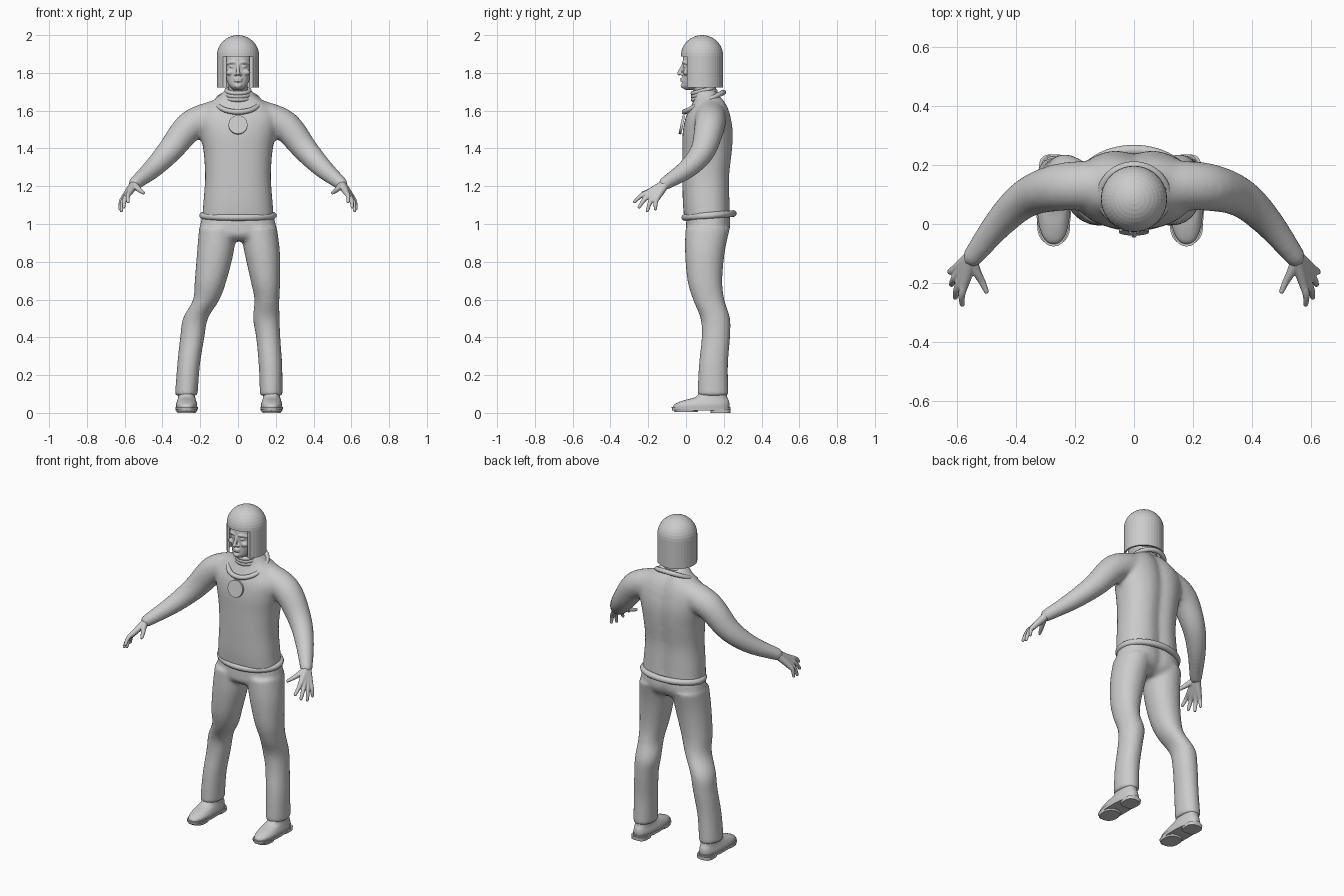
import bpy, bmesh
from math import sin, cos, pi, exp, radians
from mathutils import Vector, Matrix

if "Cube" in bpy.data.objects:
    bpy.data.objects.remove(bpy.data.objects["Cube"])

grey = bpy.data.materials.new("plain grey")
grey.use_nodes = True
grey.diffuse_color = (0.6, 0.6, 0.6, 1)
grey.node_tree.nodes["Principled BSDF"].inputs["Base Color"].default_value = (0.6, 0.6, 0.6, 1)


# ---- helpers ----
def spline(rows, steps=6):
    """Catmull-Rom interpolation of rows of numbers."""
    rows = [Vector(r) for r in rows]
    ends = [rows[0]] + rows + [rows[-1]]
    out = []
    for a, b, c, d in zip(ends, ends[1:], ends[2:], ends[3:]):
        for i in range(steps):
            t = i / steps
            out.append(b + (c - a) * (t / 2) + (a * 2 - b * 5 + c * 4 - d) * (t * t / 2)
                       + (b * 3 - a - c * 3 + d) * (t ** 3 / 2))
    return out + [rows[-1]]


def skin(bm, rings):
    """Join rings of points into a closed tube with end caps."""
    loops = [[bm.verts.new(p) for p in ring] for ring in rings]
    n = len(loops[0])
    for low, high in zip(loops, loops[1:]):
        for i in range(n):
            j = (i + 1) % n
            bm.faces.new((low[i], low[j], high[j], high[i]))
    bm.faces.new(loops[0][::-1])
    bm.faces.new(loops[-1])


def column(bm, rows, power=2.4, groove=0, steps=6):
    """Stack of level rounded rings; each row is centre x, y, z and half sizes."""
    def bend(v):
        return abs(v) ** (2 / power) * (1 if v > 0 else -1)
    rings = []
    for cx, cy, z, rx, ry in spline(rows, steps):
        ring = []
        for i in range(40):
            a = i * pi / 20
            x, y = rx * bend(cos(a)), ry * bend(sin(a))
            if y > 0:
                y -= groove * exp(-(x / 0.04) ** 2)
            ring.append((cx + x, cy + y, z))
        rings.append(ring)
    skin(bm, rings)


def ball(bm, centre, size):
    mat = Matrix.Translation(centre) @ Matrix.Diagonal((*size, 1))
    bmesh.ops.create_uvsphere(bm, u_segments=20, v_segments=12, radius=1, matrix=mat)


def limb(bm, rows):
    """Round tube across its path with ball ends; each row is x, y, z, radius."""
    path = spline(rows)
    rings = []
    for k, p in enumerate(path):
        along = (path[min(k + 1, len(path) - 1)] - path[max(k - 1, 0)]).xyz.normalized()
        u = along.cross(Vector((0.3, 1, 0.2))).normalized()
        v = along.cross(u)
        rings.append([p.xyz + (u * cos(i * pi / 10) + v * sin(i * pi / 10)) * p.w
                      for i in range(20)])
    skin(bm, rings)
    for p in (path[0], path[-1]):
        ball(bm, p.xyz, (p.w,) * 3)


def finish(name, bm, voxel=0, smooth=4, shade=True):
    bmesh.ops.recalc_face_normals(bm, faces=bm.faces)
    mesh = bpy.data.meshes.new(name)
    bm.to_mesh(mesh)
    bm.free()
    mesh.materials.append(grey)
    ob = bpy.data.objects.new(name, mesh)
    bpy.context.collection.objects.link(ob)
    if voxel:
        mod = ob.modifiers.new("fuse", "REMESH")
        mod.mode, mod.voxel_size, mod.use_smooth_shade = "VOXEL", voxel, True
        mod = ob.modifiers.new("soften", "SMOOTH")
        mod.factor, mod.iterations = 0.5, smooth
    elif shade:
        bpy.ops.object.select_all(action="DESELECT")
        ob.select_set(True)
        bpy.context.view_layer.objects.active = ob
        bpy.ops.object.shade_smooth_by_angle(angle=radians(40))
    return ob


def hoop(name, centre, half, rise, radius):
    """Closed roll of cloth or metal; rise lifts the back and lowers the front."""
    bm = bmesh.new()
    count, sides, loops = 64, 12, []
    for i in range(count):
        a = 2 * pi * i / count
        out = Vector((sin(a), -cos(a), 0))
        mid = Vector(centre) + Vector((half[0] * sin(a), -half[1] * cos(a), -rise * cos(a)))
        loops.append([bm.verts.new(mid + out * radius * cos(b) + Vector((0, 0, radius * sin(b))))
                      for b in (2 * pi * j / sides for j in range(sides))])
    for i in range(count):
        here, there = loops[i], loops[(i + 1) % count]
        for j in range(sides):
            k = (j + 1) % sides
            bm.faces.new((here[j], there[j], there[k], here[k]))
    return finish(name, bm)


# ---- sweater with both sleeves ----
bm = bmesh.new()
column(bm, [(0, .115, 1.03, .19, .125), (0, .11, 1.12, .183, .127), (0, .108, 1.25, .174, .127),
            (0, .115, 1.38, .182, .134), (0, .118, 1.48, .2, .136), (0, .12, 1.56, .21, .123),
            (0, .125, 1.62, .175, .1), (0, .12, 1.67, .11, .075), (0, .1, 1.71, .07, .06)],
       groove=0.018)
for s in (-1, 1):
    limb(bm, [(s * .12, .13, 1.57, .085), (s * .25, .125, 1.52, .081), (s * .36, .09, 1.39, .067),
              (s * .45, .01, 1.295, .053), (s * .545, -.11, 1.215, .036)])
finish("sweater", bm, 0.011, 8)
hoop("sweater_hem", (0, .122, 1.045), (.187, .128), .01, .018)

# ---- collar rolls, necklace and medallion ----
for i in range(3):
    hoop("collar_roll", (0, .1 - .004 * i, 1.672 + .017 * i), (.068 - .004 * i, .062 - .003 * i), .014, .012)
hoop("necklace", (0, .095, 1.645), (.112, .103), .052, .014)
bm = bmesh.new()
bmesh.ops.create_cone(bm, cap_ends=True, segments=40, radius1=.05, radius2=.05, depth=.014,
                      matrix=Matrix.Translation((0, -.022, 1.525)) @ Matrix.Rotation(radians(78), 4, "X"))
finish("medallion", bm)

# ---- trousers ----
bm = bmesh.new()
column(bm, [(0, .12, 1.06, .185, .115), (0, .12, .99, .2, .12), (0, .11, .94, .195, .108),
            (0, .105, .91, .12, .07)], groove=0.015)
column(bm, [(-.108, .115, .98, .098, .118), (-.12, .1, .85, .097, .105), (-.145, .1, .7, .084, .092),
            (-.168, .12, .6, .07, .083), (-.225, .155, .5, .066, .078), (-.242, .158, .4, .064, .075),
            (-.262, .145, .25, .06, .077), (-.274, .143, .09, .06, .082)], power=2.1)
column(bm, [(.108, .115, .98, .098, .118), (.128, .1, .85, .094, .105), (.145, .1, .7, .078, .092),
            (.153, .12, .6, .066, .083), (.15, .155, .5, .07, .078), (.16, .158, .4, .064, .075),
            (.172, .145, .25, .062, .077), (.176, .143, .09, .06, .082)], power=2.1)
finish("trousers", bm, 0.011, 6)

# ---- shoes ----
for side, x in (("right", -.272), ("left", .178)):
    bm = bmesh.new()
    column(bm, [(x, .08, .025, .055, .148), (x, .084, .045, .056, .146), (x, .105, .065, .05, .122),
                (x, .135, .085, .045, .083), (x, .145, .12, .045, .07)], steps=4)
    finish(side + "_shoe", bm)
    bm = bmesh.new()
    column(bm, [(x, .08, .013, .058, .153), (x, .08, .03, .06, .156)], steps=1)
    column(bm, [(x, .183, 0, .048, .052), (x, .183, .02, .05, .053)], power=3, steps=1)
    column(bm, [(x, .0, .004, .052, .06), (x, .0, .02, .056, .07)], steps=1)
    finish(side + "_shoe_sole", bm)

# ---- hands ----
tips = [(.582, -.272, 1.118), (.605, -.248, 1.09), (.618, -.205, 1.07), (.624, -.162, 1.08)]
for side, s in (("right", -1), ("left", 1)):
    bm = bmesh.new()
    first, last = Vector((.572, -.197, 1.168)), Vector((.602, -.15, 1.142))
    for i, tip in enumerate(tips):
        knuckle = first.lerp(last, i / 3)
        middle = knuckle.lerp(Vector(tip), .5) + Vector((.006, -.004, .006))
        limb(bm, [(s * p[0], p[1], p[2], r) for p, r in
                  (((.545, -.105, 1.217), .024), (knuckle, .016), (middle, .012), (tip, .009))])
    limb(bm, [(s * .55, -.125, 1.208, .02), (s * .53, -.168, 1.188, .015),
              (s * .515, -.195, 1.175, .012), (s * .5, -.228, 1.165, .009)])
    finish(side + "_hand", bm, 0.004, 3)

# ---- head and face ----
bm = bmesh.new()
column(bm, [(0, .1, 1.64, .05, .05), (0, .085, 1.75, .05, .052)], power=2, steps=4)
column(bm, [(0, .025, 1.71, .022, .03), (0, .04, 1.73, .046, .058), (0, .055, 1.77, .063, .072),
            (0, .07, 1.82, .073, .086), (0, .075, 1.88, .075, .09), (0, .08, 1.94, .06, .07)], power=2.2)
limb(bm, [(0, -.014, 1.845, .008), (0, -.026, 1.82, .009), (0, -.036, 1.797, .011)])
ball(bm, (0, -.014, 1.732), (.02, .014, .015))
for z, r in ((1.769, .006), (1.759, .007)):
    ball(bm, (0, -.018, z), (.024, .012, r))
for s in (-1, 1):
    ball(bm, (s * .013, -.02, 1.793), (.009, .012, .008))
    ball(bm, (s * .042, .002, 1.802), (.022, .018, .016))
    ball(bm, (s * .031, -.006, 1.834), (.015, .01, .008))
    limb(bm, [(s * .012, -.012, 1.853, .008), (s * .032, -.011, 1.857, .008), (s * .055, .006, 1.85, .007)])
finish("head", bm, 0.004, 3)

# ---- bobbed hair: domed shell with the front cut open ----
bm = bmesh.new()
outline = [(.112, 1.722), (.112, 1.89)] + [(.112 * cos(a), 1.89 + .11 * sin(a))
                                          for a in (i * pi / 20 for i in range(1, 10))]
inner = [(r * .9, 1.722 if i == 0 else z - .01) for i, (r, z) in enumerate(outline)]
skin(bm, [[(r * cos(i * pi / 20), .085 + r * sin(i * pi / 20), z) for i in range(40)]
          for r, z in inner[::-1] + outline + [(.001, 2)]])
hair = finish("hair", bm, shade=False)
bm = bmesh.new()
bmesh.ops.create_cube(bm, size=1, matrix=Matrix.Translation((0, -.095, 1.787)) @ Matrix.Diagonal((.4, .2, .2, 1)))
cutter = finish("hair_cutter", bm, shade=False)
cutter.hide_render = True
cutter.hide_set(True)
cut = hair.modifiers.new("open front", "BOOLEAN")
cut.operation, cut.object, cut.solver = "DIFFERENCE", cutter, "EXACT"
